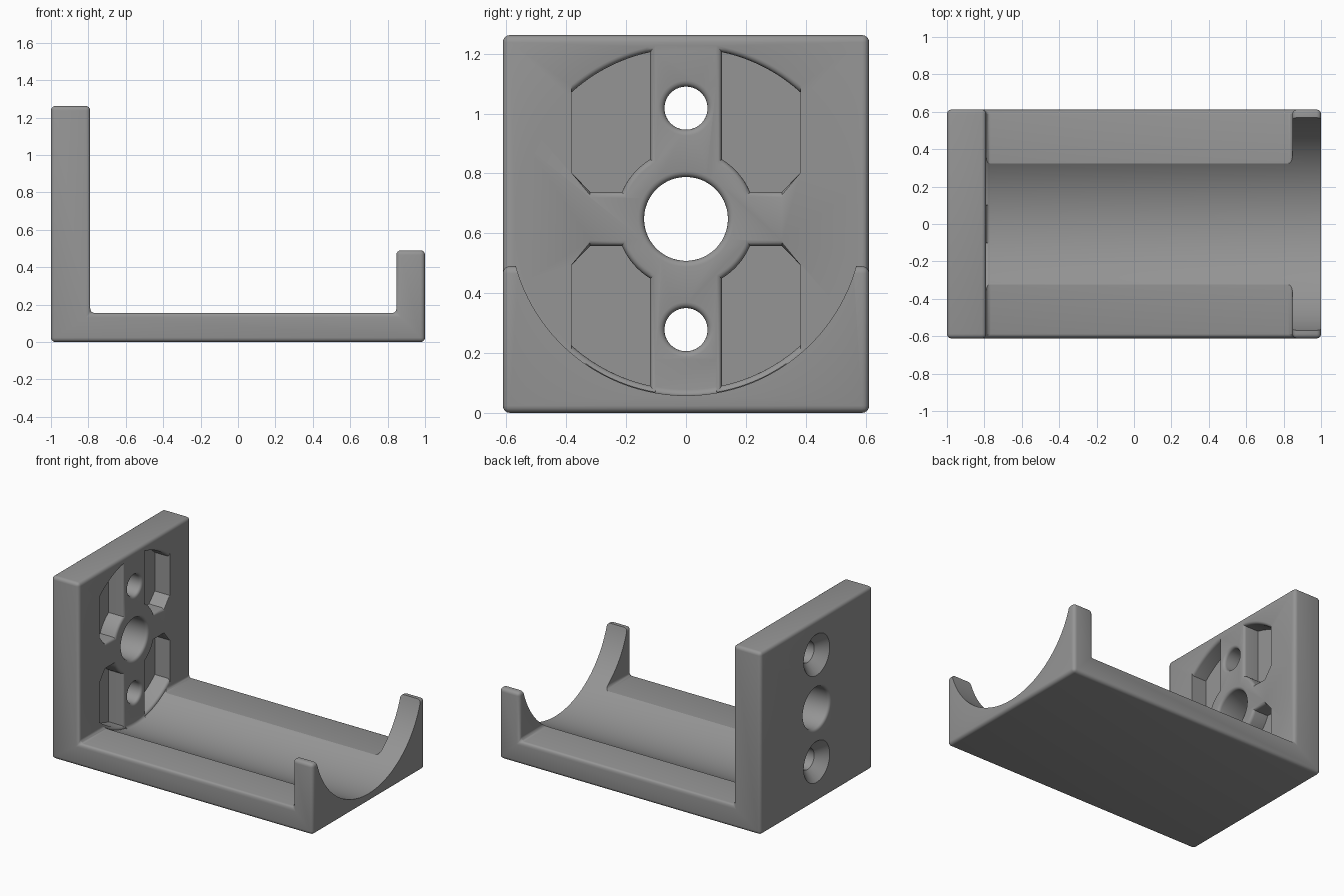
import bpy, bmesh, math

if "Cube" in bpy.data.objects:
    bpy.data.objects.remove(bpy.data.objects["Cube"])

grey = bpy.data.materials.new("plain grey")
grey.diffuse_color = (0.3, 0.3, 0.3, 1)
grey.use_nodes = True
grey.node_tree.nodes["Principled BSDF"].inputs["Base Color"].default_value = grey.diffuse_color

ZC = 0.648            # height of the cradle axis
WALL, BACK = -0.79, -1.0
F = 0.02              # edge rounding


def loft(name, rings):
    """Closed solid through equal-length rings, capped at both ends."""
    bm = bmesh.new()
    vs = [[bm.verts.new(p) for p in ring] for ring in rings]
    n = len(rings[0])
    for a, b in zip(vs, vs[1:]):
        for i in range(n):
            j = (i + 1) % n
            bm.faces.new((a[i], a[j], b[j], b[i]))
    bm.faces.new(vs[0][::-1])
    bm.faces.new(vs[-1])
    bmesh.ops.recalc_face_normals(bm, faces=bm.faces)
    me = bpy.data.meshes.new(name)
    bm.to_mesh(me)
    bm.free()
    me.materials.append(grey)
    ob = bpy.data.objects.new(name, me)
    bpy.context.collection.objects.link(ob)
    return ob


def lathe(name, z, profile, n=64):
    """Round cutter along x; profile is a list of (x, radius)."""
    ts = [2 * math.pi * (i + 0.5) / n for i in range(n)]
    return loft(name, [[(x, r * math.cos(t), z + r * math.sin(t)) for t in ts]
                       for x, r in profile])


def rounding(x, r, sx, steps=4):
    """Quarter-round (x, r) points ending flush with the face at x; sx points out of the face."""
    out = []
    for i in range(steps + 1):
        t = math.pi / 2 * i / steps
        out.append((x - sx * F * (1 - math.sin(t)), r + F * (1 - math.cos(t))))
    return out


# Bracket: side outline extruded across y, with rounded edges
side = [(-1, 0), (1, 0), (1, 0.49), (0.847, 0.49), (0.847, 0.155),
        (WALL, 0.155), (WALL, 1.262), (-1, 1.262)]
bracket = loft("bracket", [[(x, y, z) for x, z in side] for y in (-0.612, 0.612)])
bev = bracket.modifiers.new("rounded edges", "BEVEL")
bev.width, bev.segments, bev.limit_method = 0.024, 4, "ANGLE"

cutters = []

# Round cradle trough, with a fillet against the wall
trough = [(WALL + F * (1 - math.sin(t)), 0.59 - F * (1 - math.cos(t)))
          for t in (math.pi / 2 * i / 4 for i in range(5))][::-1] + [(1.1, 0.59)]
cutters.append(lathe("trough_cutter", ZC, trough, 128))

# Centre hole, rounded at both faces
mouth = rounding(WALL, 0.14, 1)
rear = rounding(BACK, 0.14, -1)[::-1]
cutters.append(lathe("centre_hole_cutter", ZC,
                     [(-1.1, rear[0][1])] + rear + mouth + [(-0.7, mouth[-1][1])]))

# Screw holes, countersunk from the back
for s in (1, -1):
    mouth = rounding(WALL, 0.072, 1)
    cutters.append(lathe("screw_hole_cutter", ZC + s * 0.37,
                         [(-1.1, 0.142), (BACK, 0.142), (-0.93, 0.072)]
                         + mouth + [(-0.7, mouth[-1][1])], 48))


def pocket_outline(d):
    """Quarter pocket (y, z from axis), grown by d on its rounded sides."""
    a, b, z0, R, r = 0.12 - d, 0.383, 0.09 - d, 0.57 + d, 0.232 - d
    pts = []
    t0, t1 = math.acos(a / R), math.acos(b / R)
    for i in range(13):
        t = t0 + (t1 - t0) * i / 12
        pts.append((R * math.cos(t), R * math.sin(t)))
    pts += [(b, 0.155), (0.32, z0)]
    t0, t1 = math.asin(z0 / r), math.acos(a / r)
    for i in range(9):
        t = t0 + (t1 - t0) * i / 8
        pts.append((r * math.cos(t), r * math.sin(t)))
    return pts


# Four pockets with rounded rims
for sy in (1, -1):
    for sz in (1, -1):
        steps = [(WALL - 0.115, 0)] + [(x, g) for x, g in rounding(WALL, 0, 1)]
        steps.append((-0.74, F))
        cutters.append(loft("pocket_cutter", [
            [(x, sy * y, ZC + sz * z) for y, z in pocket_outline(g * 0.9)]
            for x, g in steps]))

for c in cutters:
    c.hide_render = True
    c.hide_set(True)
    m = bracket.modifiers.new(c.name, "BOOLEAN")
    m.operation, m.solver, m.object = "DIFFERENCE", "EXACT", c

# Apply everything, drop the cutters, shade smooth
bpy.context.view_layer.objects.active = bracket
bracket.select_set(True)
for m in list(bracket.modifiers):
    bpy.ops.object.modifier_apply(modifier=m.name)
for c in cutters:
    bpy.data.objects.remove(c)
bpy.ops.object.shade_smooth_by_angle(angle=math.radians(30))
